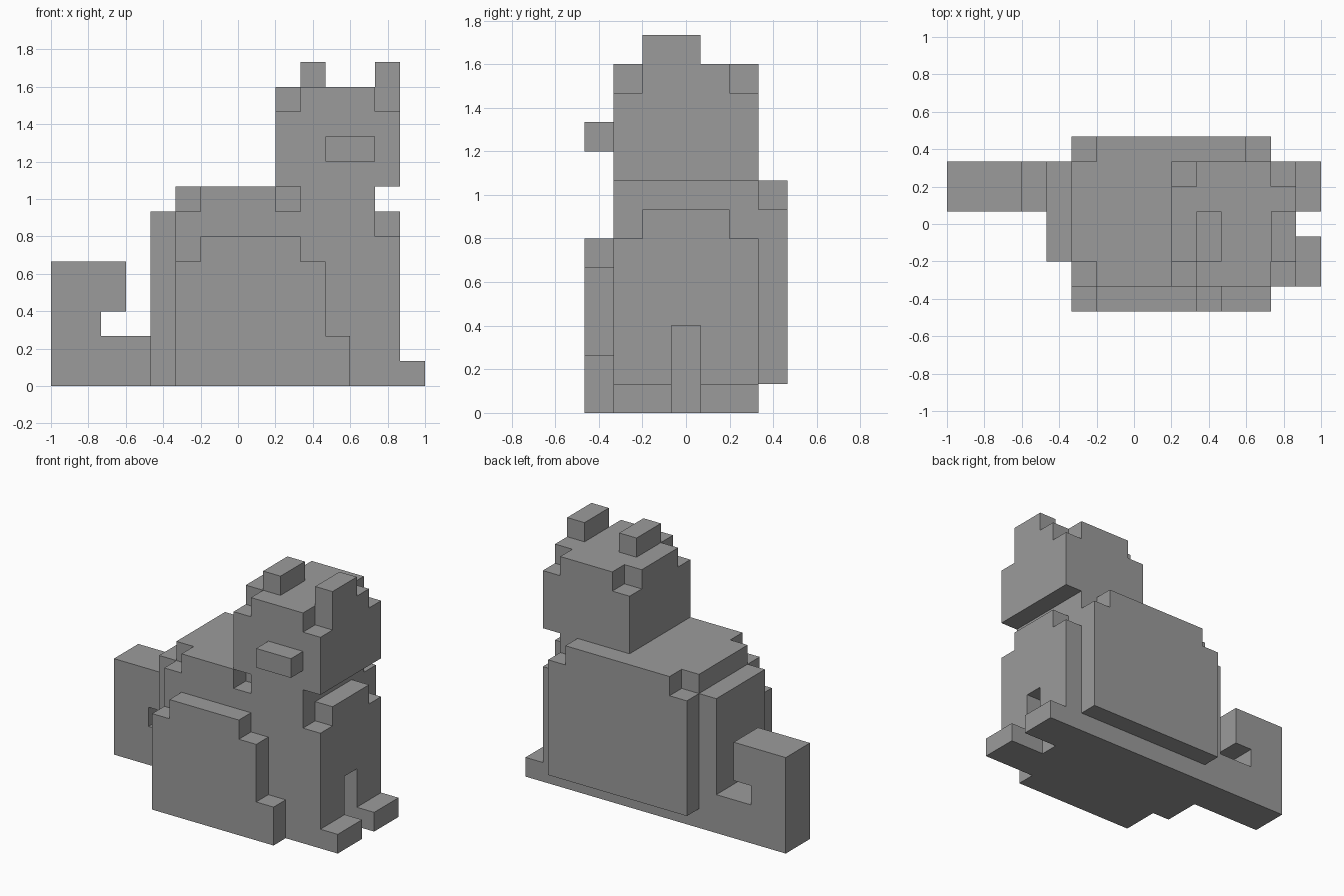
import bpy
import bmesh
from itertools import product
from mathutils import Vector

U = 2 / 15                       # size of one block
ORIGIN = Vector((-7.5, -3.5, 0))  # block grid corner, in blocks

cube = bpy.data.objects.get("Cube")
if cube:
    bpy.data.objects.remove(cube, do_unlink=True)

grey = bpy.data.materials.new("plain_grey")
grey.use_nodes = True
grey.diffuse_color = (0.33, 0.33, 0.33, 1)
grey.node_tree.nodes["Principled BSDF"].inputs["Base Color"].default_value = grey.diffuse_color


def cells(x, y, z):
    """All block cells inside the given x, y and z ranges."""
    return set(product(range(*x), range(*y), range(*z)))


def blocks(name, filled):
    """Build the outer skin of a set of cells, with flat areas merged."""
    bm = bmesh.new()
    for cell in filled:
        for axis, side in product(range(3), (0, 1)):
            near = list(cell)
            near[axis] += 2 * side - 1
            if tuple(near) in filled:
                continue
            a, b = (axis + 1) % 3, (axis + 2) % 3
            ring = []
            for s, t in ((0, 0), (1, 0), (1, 1), (0, 1)):
                p = Vector(cell)
                p[axis] += side
                p[a] += s
                p[b] += t
                ring.append(bm.verts.new((p + ORIGIN) * U))
            bm.faces.new(ring if side else ring[::-1])
    bmesh.ops.remove_doubles(bm, verts=bm.verts, dist=U / 100)
    bmesh.ops.dissolve_limit(bm, angle_limit=0.01, verts=bm.verts, edges=bm.edges)
    mesh = bpy.data.meshes.new(name)
    bm.to_mesh(mesh)
    bm.free()
    mesh.materials.append(grey)
    obj = bpy.data.objects.new(name, mesh)
    bpy.context.collection.objects.link(obj)
    return obj


# Torso, nicked at the rump corner and under the cheek
torso = cells((5, 13), (1, 6), (0, 8))
for x in (5, 9):
    torso -= cells((x, x + 1), (1, 2), (7, 8))
blocks("torso", torso)

# Rump plate
blocks("rump", cells((4, 5), (2, 6), (0, 7)))

# Chest and front legs, with the gap between the legs
chest = cells((13, 14), (1, 6), (0, 6)) | cells((13, 14), (2, 5), (6, 7))
blocks("chest_and_front_legs", chest - cells((13, 14), (3, 4), (0, 3)))

# Paws
for name, y in (("right_paw", 1), ("left_paw", 4)):
    blocks(name, cells((14, 15), (y, y + 2), (0, 1)))

# Haunch on the front side, stepping down towards the foot
haunch = cells((5, 11), (0, 1), (0, 5)) | cells((6, 10), (0, 1), (5, 6))
blocks("front_haunch", haunch | cells((11, 12), (0, 1), (0, 2)))

# Flank on the rear side, raised off the ground
blocks("rear_flank", cells((5, 13), (6, 7), (1, 7)) | cells((6, 12), (6, 7), (7, 8)))

# Curled tail
tail = cells((0, 4), (4, 6), (0, 2)) | cells((0, 2), (4, 6), (2, 5))
blocks("tail", tail | cells((2, 3), (4, 6), (3, 5)))

# Head with its four top corners cut away
head = cells((9, 14), (1, 6), (8, 12))
for x, y in product((9, 13), (1, 5)):
    head -= cells((x, x + 1), (y, y + 1), (11, 12))
blocks("head", head)

# Muzzle and ears
blocks("muzzle", cells((11, 13), (0, 1), (9, 10)))
for name, x in (("right_ear", 10), ("left_ear", 13)):
    blocks(name, cells((x, x + 1), (2, 4), (12, 13)))
